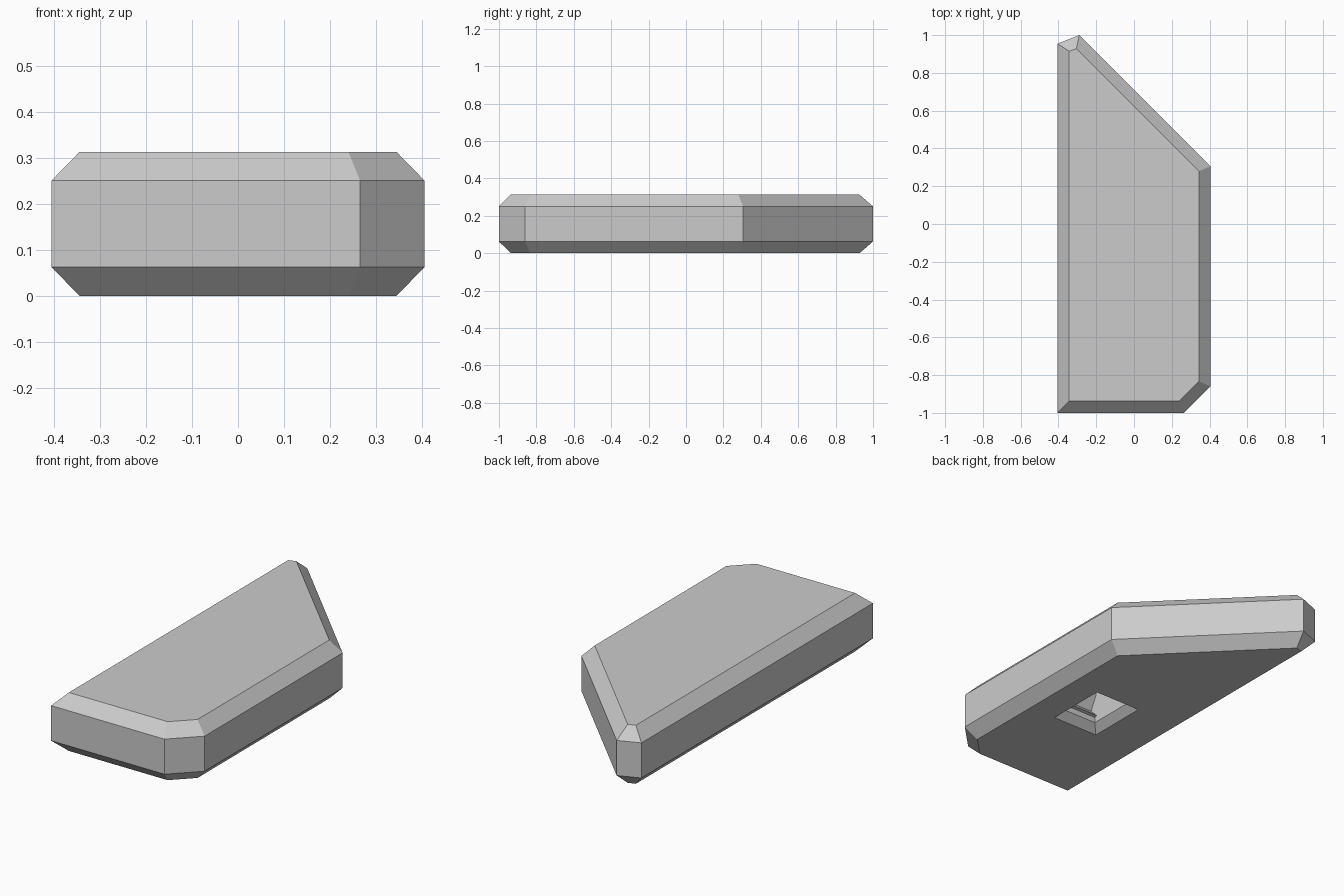
import bpy
import bmesh

cube = bpy.data.objects.get("Cube")
if cube:
    bpy.data.objects.remove(cube, do_unlink=True)

grey = bpy.data.materials.new("plain grey")
grey.use_nodes = True
grey.diffuse_color = (0.6, 0.6, 0.6, 1)
bsdf = next(n for n in grey.node_tree.nodes if n.type == 'BSDF_PRINCIPLED')
bsdf.inputs["Base Color"].default_value = grey.diffuse_color


def loft(name, layers):
    """Closed solid through a stack of (outline, height) layers."""
    bm = bmesh.new()
    rings = [[bm.verts.new((x, y, z)) for x, y in outline] for outline, z in layers]
    bm.faces.new(rings[0][::-1])
    bm.faces.new(rings[-1])
    for low, high in zip(rings, rings[1:]):
        for i in range(len(low)):
            j = (i + 1) % len(low)
            bm.faces.new((low[i], low[j], high[j], high[i]))
    bmesh.ops.recalc_face_normals(bm, faces=bm.faces)
    mesh = bpy.data.meshes.new(name)
    bm.to_mesh(mesh)
    bm.free()
    mesh.materials.append(grey)
    obj = bpy.data.objects.new(name, mesh)
    bpy.context.scene.collection.objects.link(obj)
    return obj


def rectangle(x0, x1, y0, y1):
    return [(x0, y0), (x1, y0), (x1, y1), (x0, y1)]


# Slab with a slanted back, a cut front corner and chamfered rims
outer = [(-0.405, -1), (0.265, -1), (0.405, -0.86),
         (0.405, 0.305), (-0.29, 1), (-0.405, 0.955)]
inner = [(-0.344, -0.937), (0.24, -0.937), (0.344, -0.833),
         (0.344, 0.28), (-0.305, 0.928), (-0.344, 0.915)]
slab = loft("slab", [(inner, 0), (outer, 0.0625), (outer, 0.25), (inner, 0.3125)])

# Socket in the underside: chamfered mouth, then a stepped front wall
left, right, front, back, rim = -0.09, 0.185, -0.41, -0.073, 0.04
layers = [(rectangle(left - 0.02, right + 0.02, front - 0.02, back + 0.02), -0.02)]
for y, z in [(-0.37, 0.04), (-0.37, 0.07), (-0.355, 0.075),
             (-0.40, 0.12), (-0.36, 0.20), (-0.36, 0.25)]:
    layers.append((rectangle(left + rim, right - rim, y, back - rim), z))
cutter = loft("socket_cutter", layers)
cutter.hide_render = True

cut = slab.modifiers.new("socket", 'BOOLEAN')
cut.operation = 'DIFFERENCE'
cut.solver = 'EXACT'
cut.object = cutter
bpy.ops.object.select_all(action='DESELECT')
bpy.context.view_layer.objects.active = slab
slab.select_set(True)
bpy.ops.object.modifier_apply(modifier=cut.name)
bpy.data.objects.remove(cutter, do_unlink=True)
